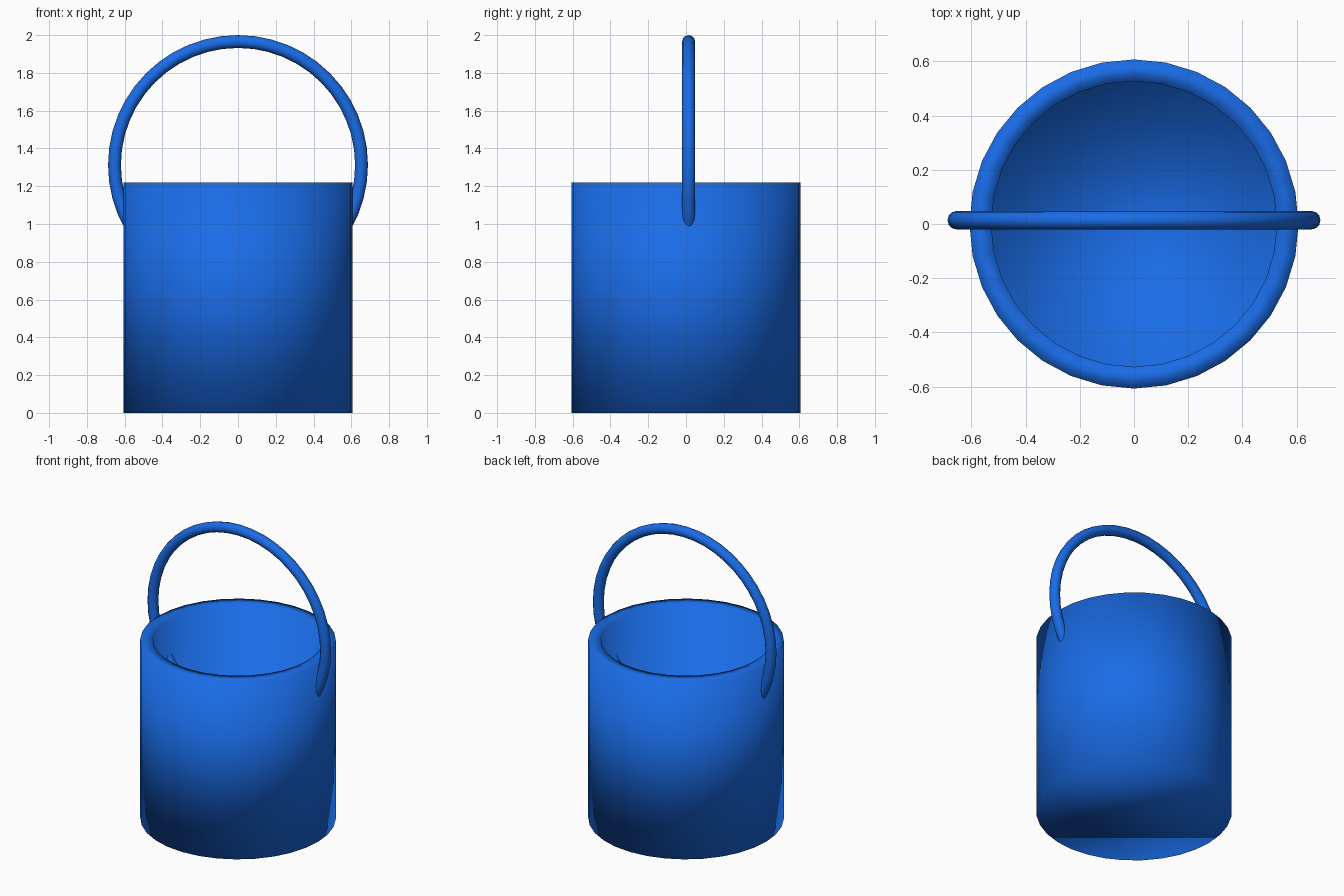
import bpy
import bmesh
from mathutils import Vector
from math import pi

if "Cube" in bpy.data.objects:
    bpy.data.objects.remove(bpy.data.objects["Cube"])

R_OUT, R_IN, HEIGHT, FLOOR = 0.607, 0.527, 1.22, 0.1

blue = bpy.data.materials.new("blue_plastic")
blue.diffuse_color = (0.01, 0.15, 0.8, 1)
blue.use_nodes = True
blue.node_tree.nodes["Principled BSDF"].inputs["Base Color"].default_value = blue.diffuse_color


def finish(obj, name):
    obj.name = name
    obj.data.materials.append(blue)
    for p in obj.data.polygons:
        p.use_smooth = True


# Bucket: 32-sided cylinder, top face inset and pushed down
bpy.ops.mesh.primitive_cylinder_add(vertices=32, radius=R_OUT, depth=HEIGHT,
                                    location=(0, 0, HEIGHT / 2))
bucket = bpy.context.object
bm = bmesh.new()
bm.from_mesh(bucket.data)
bm.normal_update()
top = max(bm.faces, key=lambda f: f.calc_center_median().z)
bmesh.ops.inset_region(bm, faces=[top], thickness=R_OUT - R_IN)
ext = bmesh.ops.extrude_discrete_faces(bm, faces=[top])
bmesh.ops.translate(bm, verts=ext["faces"][0].verts[:],
                    vec=Vector((0, 0, FLOOR - HEIGHT)))
bm.to_mesh(bucket.data)
bm.free()
finish(bucket, "bucket")

# Handle: upright ring passing through the bucket walls
bpy.ops.mesh.primitive_torus_add(major_radius=0.654, minor_radius=0.034,
                                 major_segments=48, minor_segments=12,
                                 location=(0, 0.014, 1.312),
                                 rotation=(pi / 2, 0, 0))
finish(bpy.context.object, "handle")
